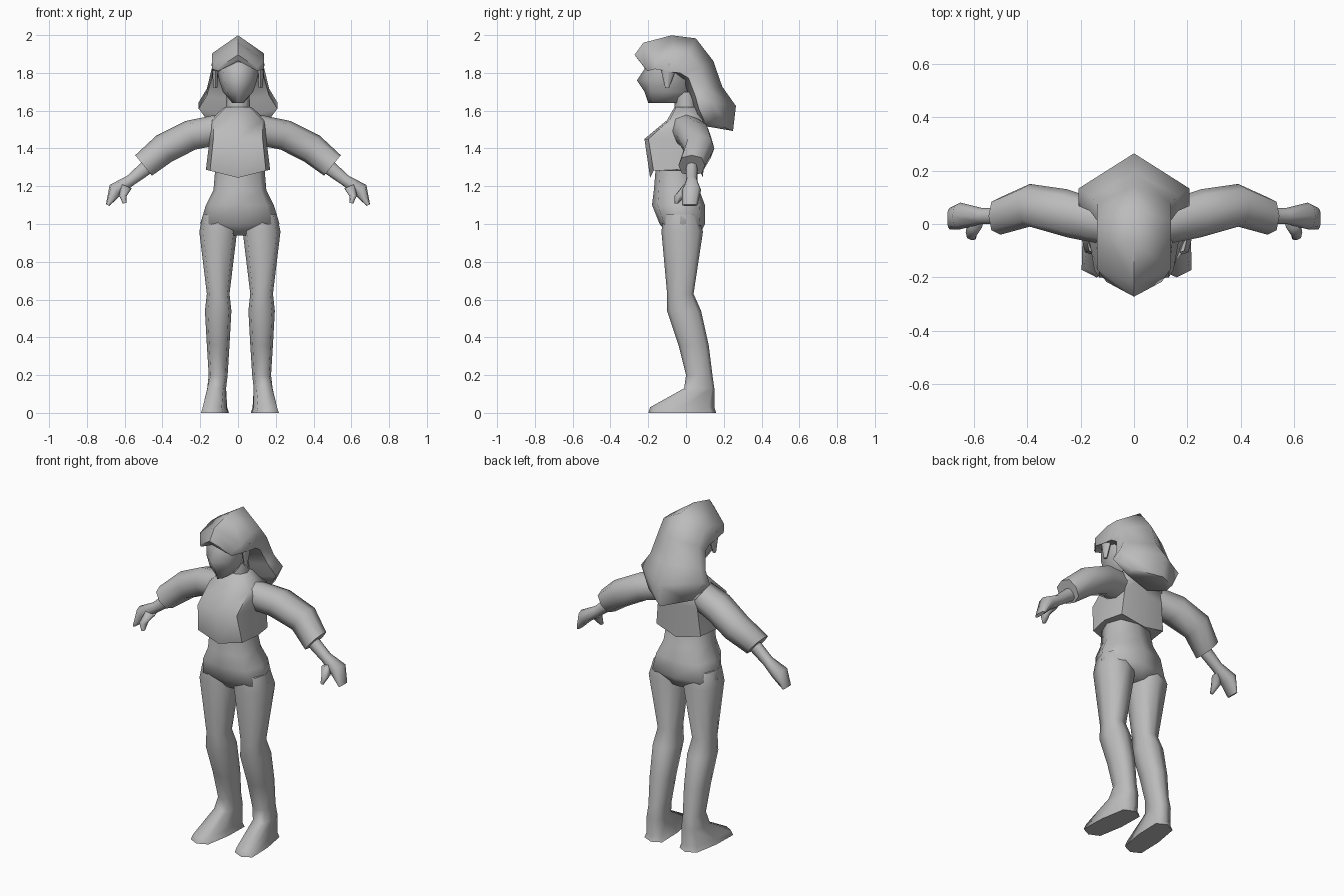
import bpy, bmesh, math
from mathutils import Vector

if "Cube" in bpy.data.objects:
    bpy.data.objects.remove(bpy.data.objects["Cube"], do_unlink=True)

grey = bpy.data.materials.new("plain grey")
grey.use_nodes = True
colour = (.5, .5, .5, 1)
grey.diffuse_color = colour
grey.node_tree.nodes["Principled BSDF"].inputs["Base Color"].default_value = colour

x_axis, y_axis = Vector((1, 0, 0)), Vector((0, 1, 0))
leg_middle = .01


def loft(name, sections, mirrored=False, middle=0):
    """Skin a list of sections, cap both ends and shade smooth."""
    bm = bmesh.new()
    loops = [[bm.verts.new(point) for point in section] for section in sections]
    for lower, upper in zip(loops, loops[1:]):
        for i in range(len(lower)):
            bm.faces.new((lower[i - 1], lower[i], upper[i], upper[i - 1]))
    bm.faces.new(loops[0])
    bm.faces.new(loops[-1])
    bmesh.ops.recalc_face_normals(bm, faces=bm.faces)
    mesh = bpy.data.meshes.new(name)
    bm.to_mesh(mesh)
    bm.free()
    mesh.materials.append(grey)
    part = bpy.data.objects.new(name, mesh)
    part.location.x = middle
    bpy.context.collection.objects.link(part)
    bpy.ops.object.select_all(action="DESELECT")
    part.select_set(True)
    bpy.context.view_layer.objects.active = part
    bpy.ops.object.shade_smooth_by_angle(angle=math.radians(70))
    if mirrored:
        part.modifiers.new("Mirror", "MIRROR").use_mirror_merge = False


def rounded_box(centre, across, along, boxy, sides=8, phase=0):
    """Section spanned by two half axes; a smaller boxy value is squarer."""
    points = []
    for k in range(sides):
        angle = math.tau * k / sides + phase
        c, s = math.cos(angle), math.sin(angle)
        a = math.copysign(abs(c) ** boxy, c)
        b = math.copysign(abs(s) ** boxy, s)
        points.append(centre + across * a + along * b)
    return points


def stack(rows, boxy=.7, offset=0):
    """Level sections from rows of height, half width, middle y and half depth."""
    return [rounded_box(Vector((offset, middle_y, height)),
                        x_axis * width, y_axis * depth, boxy)
            for height, width, middle_y, depth in rows]


def sweep(path, side, boxy=.8, sides=8, phase=0):
    """Sections square to a path of x, y, z, half width and half thickness."""
    centres = [Vector(step[:3]) for step in path]
    last = len(path) - 1
    sections = []
    for i, (*_, width, thickness) in enumerate(path):
        heading = centres[min(i + 1, last)] - centres[max(i - 1, 0)]
        up = side.cross(heading).normalized()
        sections.append(rounded_box(centres[i], side * width, up * thickness,
                                    boxy, sides, phase))
    return sections


# Trousers with a waistband
loft("pelvis", stack([
    (.94, .12, -.01, .08),
    (1, .21, -.02, .12),
    (1.1, .18, -.04, .14),
    (1.18, .14, -.05, .12),
    (1.3, .13, -.06, .1),
]), middle=leg_middle)

# Legs running into feet with the toes turned out a little
foot = stack([
    (0, .07, -.02, .18),
    (.03, .06, -.02, .17),
    (.13, .05, .07, .08),
], boxy=.5, offset=.13)
for section in foot:
    for point in section:
        point.x -= point.y * .1
leg = stack([
    (.2, .05, .07, .07),
    (.36, .06, .04, .08),
    (.54, .07, -.01, .09),
    (.63, .06, -.03, .07),
    (.96, .1, -.02, .11),
    (1.05, .08, -.03, .09),
], offset=.115)
loft("leg", foot + leg, mirrored=True, middle=leg_middle)

# Cropped top whose hem sags in the middle
top = stack([
    (1.27, .17, -.05, .14),
    (1.45, .15, -.06, .16),
    (1.55, .15, 0, .1),
    (1.62, .07, 0, .06),
], boxy=.4)
for point in top[0]:
    point.z += (abs(point.x) - .1) * .25
loft("top", top)

# Sleeves, hands and thumbs
loft("sleeve", sweep([
    (.1, 0, 1.5, .08, .08),
    (.25, .04, 1.47, .09, .08),
    (.39, .07, 1.4, .08, .08),
    (.5, .03, 1.31, .07, .07),
], y_axis), mirrored=True)
loft("hand", sweep([
    (.47, .03, 1.31, .03, .04),
    (.57, .03, 1.23, .03, .03),
    (.65, .03, 1.18, .05, .04),
    (.69, .02, 1.1, .04, .01),
], y_axis), mirrored=True)
loft("thumb", sweep([
    (.59, .01, 1.2, .03, .03),
    (.61, -.03, 1.15, .03, .02),
    (.6, -.05, 1.11, .01, .01),
], y_axis), mirrored=True)

# Neck, and a head whose front point is drawn out into a nose
loft("neck", stack([(1.5, .07, 0, .06), (1.7, .06, 0, .06)], boxy=1))
head = stack([
    (1.64, .03, -.1, .1),
    (1.7, .08, -.1, .12),
    (1.76, .1, -.1, .13),
    (1.82, .11, -.09, .13),
    (1.9, .1, -.08, .12),
], boxy=.9)
nose_tip = min(head[2], key=lambda point: point.y)
nose_tip.y -= .03
loft("head", head)

# Hair from the fringe over the crown to the nape: the sides are swept back,
# drooping at the fringe and lifting towards the nape
hair = sweep([
    (0, -.26, 1.88, .12, .02),
    (0, -.22, 1.91, .16, .05),
    (0, -.09, 1.9, .16, .1),
    (0, -.01, 1.88, .16, .12),
    (0, .06, 1.81, .16, .1),
    (0, .11, 1.69, .19, .09),
    (0, .16, 1.59, .24, .11),
    (0, .18, 1.48, .16, .07),
], x_axis, boxy=1, sides=6, phase=math.pi / 6)
for i, section in enumerate(hair):
    for point in section:
        spread = abs(point.x)
        point.y *= 1 - 1.8 * spread
        point.z -= spread * (.6 - .13 * i)
loft("hair", hair)

# Pointed locks beside the face
loft("side_lock", stack([(1.85, .02, -.09, .05), (1.72, .01, -.1, .01)],
                        boxy=1, offset=.12), mirrored=True)
